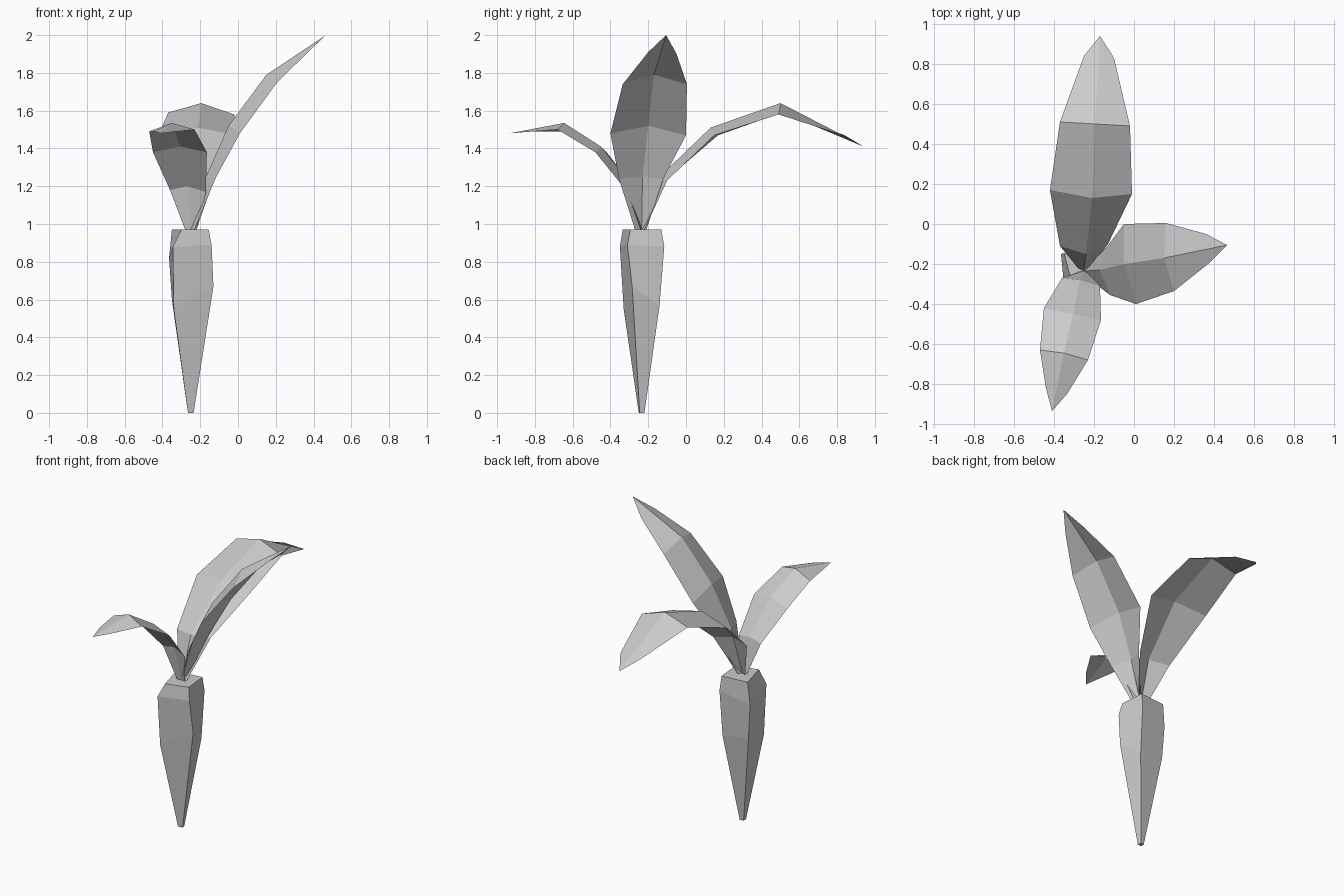
import bpy


def make_object(name, verts, faces):
    mesh = bpy.data.meshes.new(name)
    mesh.from_pydata(verts, [], faces)
    mesh.update()
    obj = bpy.data.objects.new(name, mesh)
    bpy.context.collection.objects.link(obj)
    return obj


# Root: four-sided hand-cut taper, one irregular ring per level
CX, CY = -0.25, -0.235
rings = [
    [(-.015, -.015, 0), (.015, -.01, 0), (.01, .015, 0), (-.015, .01, 0)],
    [(-.09, -.095, .55), (.12, -.05, .67), (.08, .095, .57), (-.10, .08, .60)],
    [(-.095, -.115, .88), (.11, -.075, .89), (.085, .12, .88), (-.115, .085, .82)],
    [(-.05, -.10, .97), (.095, -.06, .97), (.08, .105, .97), (-.10, .09, .97)],
]
verts = [(CX + x, CY + y, z) for ring in rings for x, y, z in ring]
faces = [(0, 3, 2, 1), (12, 13, 14, 15)]
for r in range(3):
    for i in range(4):
        j = (i + 1) % 4
        faces.append((r * 4 + i, r * 4 + j, r * 4 + 4 + j, r * 4 + 4 + i))
make_object("root", verts, faces)


# Leaves: folded sheet from left edge, midrib and right edge; edges have
# one more point than the rib, and all three end in the shared tip
def leaf(name, left, rib, right, tip):
    verts = left + rib + right + [tip]
    nl, nr = len(left), len(rib)
    t = len(verts) - 1
    faces = []
    for i in range(nr - 1):
        a, m, b = i, nl + i, nl + nr + i
        faces += [(a, m, m + 1, a + 1), (m, b, b + 1, m + 1)]
    m = nl + nr - 1
    a, b = nl - 2, nl + nr + len(right) - 2
    faces += [(a, m, t, a + 1), (m, b, b + 1, t)]
    make_object(name, verts, faces)


leaf("back_leaf",
     [(-.28, -.22, .97), (-.37, -.11, 1.23), (-.42, .17, 1.47), (-.37, .51, 1.59), (-.25, .84, 1.47)],
     [(-.25, -.235, .97), (-.24, -.15, 1.24), (-.21, .13, 1.51), (-.195, .50, 1.64)],
     [(-.22, -.22, .97), (-.13, -.10, 1.23), (-.01, .15, 1.47), (-.02, .49, 1.58), (-.10, .83, 1.47)],
     (-.17, .94, 1.41))

leaf("right_leaf",
     [(-.23, -.21, .97), (-.14, -.12, 1.24), (-.05, 0, 1.47), (.16, .005, 1.74), (.36, -.05, 1.90)],
     [(-.25, -.235, .97), (-.17, -.23, 1.25), (-.05, -.20, 1.52), (.15, -.17, 1.79)],
     [(-.23, -.27, .97), (-.12, -.355, 1.24), (.01, -.40, 1.48), (.20, -.335, 1.74), (.37, -.20, 1.91)],
     (.465, -.105, 2.0))

leaf("front_leaf",
     [(-.22, -.24, .97), (-.17, -.31, 1.17), (-.165, -.48, 1.38), (-.23, -.68, 1.50), (-.335, -.85, 1.49)],
     [(-.25, -.235, .97), (-.27, -.28, 1.20), (-.305, -.45, 1.41), (-.35, -.645, 1.535)],
     [(-.28, -.24, .97), (-.36, -.27, 1.18), (-.45, -.42, 1.38), (-.47, -.63, 1.49), (-.44, -.82, 1.49)],
     (-.41, -.935, 1.48))
